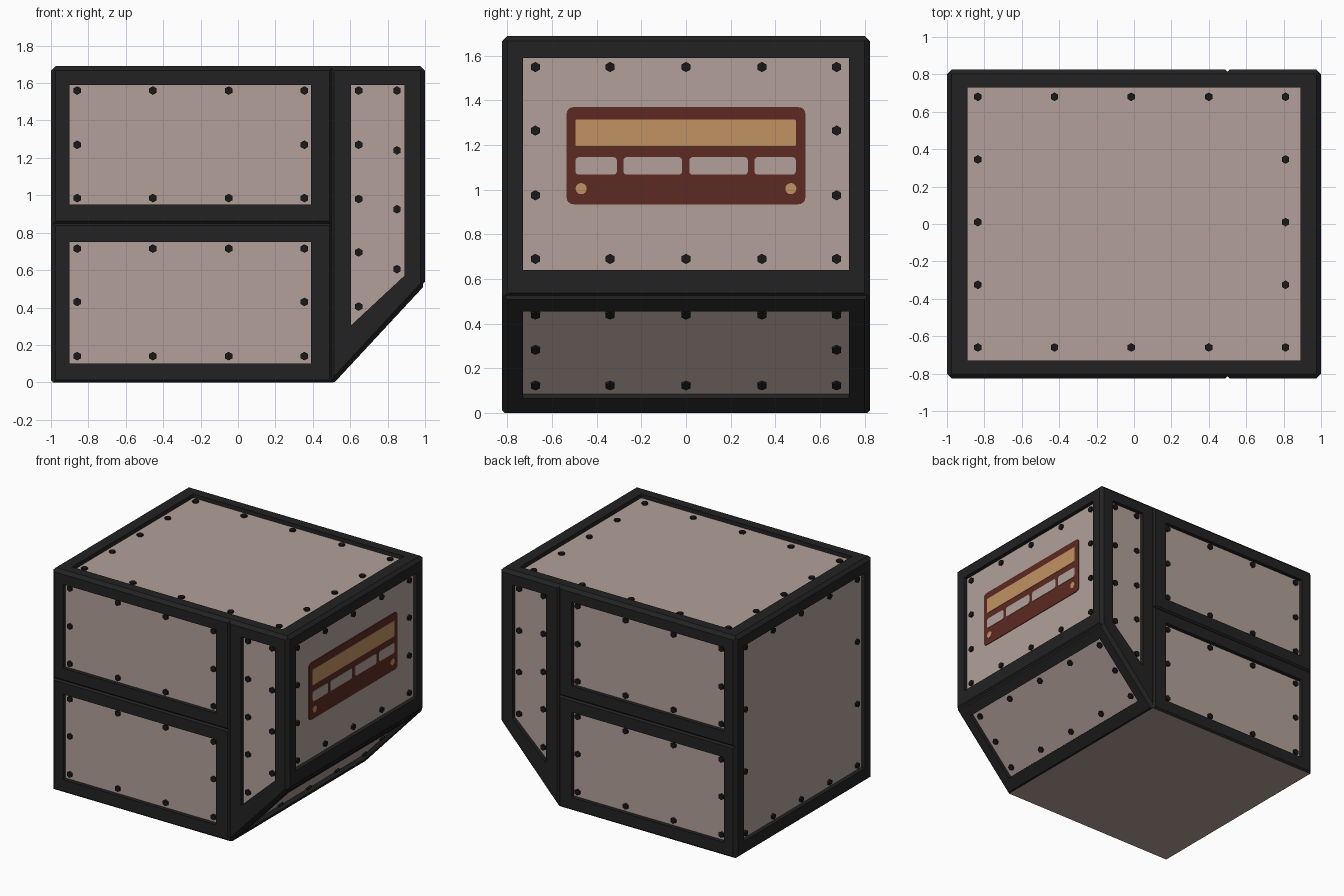
import bpy
import bmesh
import math
from mathutils import Vector

cube = bpy.data.objects.get("Cube")
if cube:
    bpy.data.objects.remove(cube, do_unlink=True)


def material(name, rgb):
    m = bpy.data.materials.new(name)
    m.use_nodes = True
    m.diffuse_color = (*rgb, 1)
    m.node_tree.nodes["Principled BSDF"].inputs["Base Color"].default_value = (*rgb, 1)
    return m


FRAME = material("black frame", (0.016, 0.016, 0.016))
PANEL = material("pale pink panel", (0.445, 0.352, 0.319))
BOLT = material("bolt black", (0.009, 0.009, 0.01))
BROWN = material("dark red brown", (0.107, 0.023, 0.016))
AMBER = material("amber", (0.527, 0.287, 0.122))

C = 0.012          # half of the edge chamfer
RECESS = 0.03      # depth of the panels below the frame
HX, HY, TOP = 1 - C, 0.825 - C, 1.69 - C
KNEE = 0.525       # height where the sloped side starts
X, Y, Z = Vector((1, 0, 0)), Vector((0, 1, 0)), Vector((0, 0, 1))


def finish(name, bm, mats, mirror=False):
    mesh = bpy.data.meshes.new(name)
    bm.to_mesh(mesh)
    bm.free()
    for m in mats:
        mesh.materials.append(m)
    obj = bpy.data.objects.new(name, mesh)
    bpy.context.collection.objects.link(obj)
    if mirror:
        mod = obj.modifiers.new("Mirror", "MIRROR")
        mod.use_axis = (False, True, False)
        mod.use_mirror_merge = False
    return obj


def rect(a0, a1, b0, b1):
    return [(a0, b0), (a1, b0), (a1, b1), (a0, b1)]


def ring(aa, bb):
    """Grid positions that lie on the border of the grid."""
    return [(a, b) for a in aa for b in bb
            if a in (aa[0], aa[-1]) or b in (bb[0], bb[-1])]


def prism(bm, pts, n, height):
    """Flat plate: a closed cap with sides, raised along n."""
    base = [bm.verts.new(p) for p in pts]
    cap = [bm.verts.new(p + n * height) for p in pts]
    bm.faces.new(cap)
    for i in range(len(pts)):
        j = (i + 1) % len(pts)
        bm.faces.new((base[i], base[j], cap[j], cap[i]))


def framed_side(name, origin, u, v, outline, panel, bolts, mirror=False):
    """Chamfered frame with a recessed panel and a set of hex bolts."""
    n = u.cross(v)

    def place(p, lift=0.0):
        return origin + u * p[0] + v * p[1] + n * lift

    bm = bmesh.new()
    face = bm.faces.new([bm.verts.new(place(p)) for p in outline])
    face.normal_update()
    bmesh.ops.inset_individual(bm, faces=[face], thickness=C, depth=C, use_even_offset=True)
    bmesh.ops.inset_individual(bm, faces=[face], thickness=C, use_even_offset=True)
    for vert, p in zip(face.verts, panel):
        vert.co = place(p, C)
    face.normal_update()
    bmesh.ops.inset_individual(bm, faces=[face], thickness=0, depth=0)
    for vert, p in zip(face.verts, panel):
        vert.co = place(p, C - RECESS)
    face.material_index = 1
    finish(name + "_frame", bm, [FRAME, PANEL], mirror)

    bm = bmesh.new()
    for a, b in bolts:
        hexagon = [place((a + 0.023 * math.sin(-k * math.pi / 3),
                          b + 0.023 * math.cos(k * math.pi / 3)), C - RECESS)
                   for k in range(6)]
        prism(bm, hexagon, n, 0.014)
    finish(name + "_bolts", bm, [BOLT], mirror)


# Front sections, mirrored to the back
front = Vector((0, -HY, 0))
cols = (-0.86, -0.455, -0.05, 0.355)
framed_side("upper_section", front, X, Z, rect(-HX, 0.5, 0.85, TOP),
            rect(-0.9, 0.39, 0.95, 1.59), ring(cols, (0.985, 1.27, 1.56)), True)
framed_side("lower_section", front, X, Z, rect(-HX, 0.5, 0, 0.85),
            rect(-0.9, 0.39, 0.1, 0.75), ring(cols, (0.14, 0.43, 0.715)), True)
framed_side("tall_section", front, X, Z,
            [(0.5, 0), (HX, KNEE), (HX, TOP), (0.5, TOP)],
            [(0.605, 0.305), (0.89, 0.57), (0.89, 1.59), (0.605, 1.59)],
            [(0.645, z) for z in (0.405, 0.695, 0.98, 1.27, 1.56)]
            + [(0.85, z) for z in (0.605, 0.925, 1.24, 1.56)], True)

# Top, sign side, plain side and sloped side
across = (-0.675, -0.34, 0, 0.34, 0.675)
framed_side("top", Z * TOP, X, Y, rect(-HX, HX, -HY, HY), rect(-0.89, 0.89, -0.73, 0.73),
            ring((-0.835, -0.425, -0.015, 0.4, 0.81), (-0.66, -0.325, 0.01, 0.345, 0.68)))
framed_side("sign_side", X * HX, Y, Z, rect(-HY, HY, KNEE, TOP),
            rect(-0.73, 0.73, 0.64, 1.59), ring(across, (0.69, 0.975, 1.265, 1.55)))
framed_side("plain_side", X * -HX, -Y, Z, rect(-HY, HY, 0, TOP),
            rect(-0.73, 0.73, 0.1, 1.59), ring(across, (0.135, 0.605, 1.08, 1.555)))
slope = Vector((HX - 0.5, 0, KNEE))
framed_side("sloped_side", X * 0.5, Y, slope.normalized(), rect(-HY, HY, 0, slope.length),
            rect(-0.73, 0.73, 0.1, 0.63), ring(across, (0.157, 0.375, 0.59)))

# Flat underside
bm = bmesh.new()
bm.faces.new([bm.verts.new((x, -y, 0)) for x, y in rect(-HX, 0.5, -HY, HY)])
finish("underside", bm, [PANEL])


# Sign: thin rounded plates on the recessed panel
def plates(name, mat, boxes, lift, height):
    bm = bmesh.new()
    for y0, y1, z0, z1, r in boxes:
        pts = []
        centres = [(y1 - r, z1 - r), (y0 + r, z1 - r), (y0 + r, z0 + r), (y1 - r, z0 + r)]
        for q, (cy, cz) in enumerate(centres):
            for k in range(5):
                t = (q + k / 4) * math.pi / 2
                pts.append(Vector((1 - RECESS + lift, cy + r * math.cos(t), cz + r * math.sin(t))))
        prism(bm, pts, X, height)
    finish(name, bm, [mat])


plates("sign_board", BROWN, [(-0.535, 0.535, 0.935, 1.37, 0.03)], 0, 0.005)
plates("sign_bar", AMBER, [(-0.495, 0.492, 1.195, 1.315, 0.006)], 0.005, 0.003)
plates("sign_lamps", AMBER, [(y - 0.025, y + 0.025, 0.98, 1.03, 0.0249)
                             for y in (-0.47, 0.47)], 0.005, 0.003)
plates("sign_windows", PANEL, [(y0, y1, 1.068, 1.146, 0.014) for y0, y1 in
                               ((-0.495, -0.31), (-0.28, -0.018), (0.015, 0.277), (0.307, 0.492))],
       0.005, 0.003)
